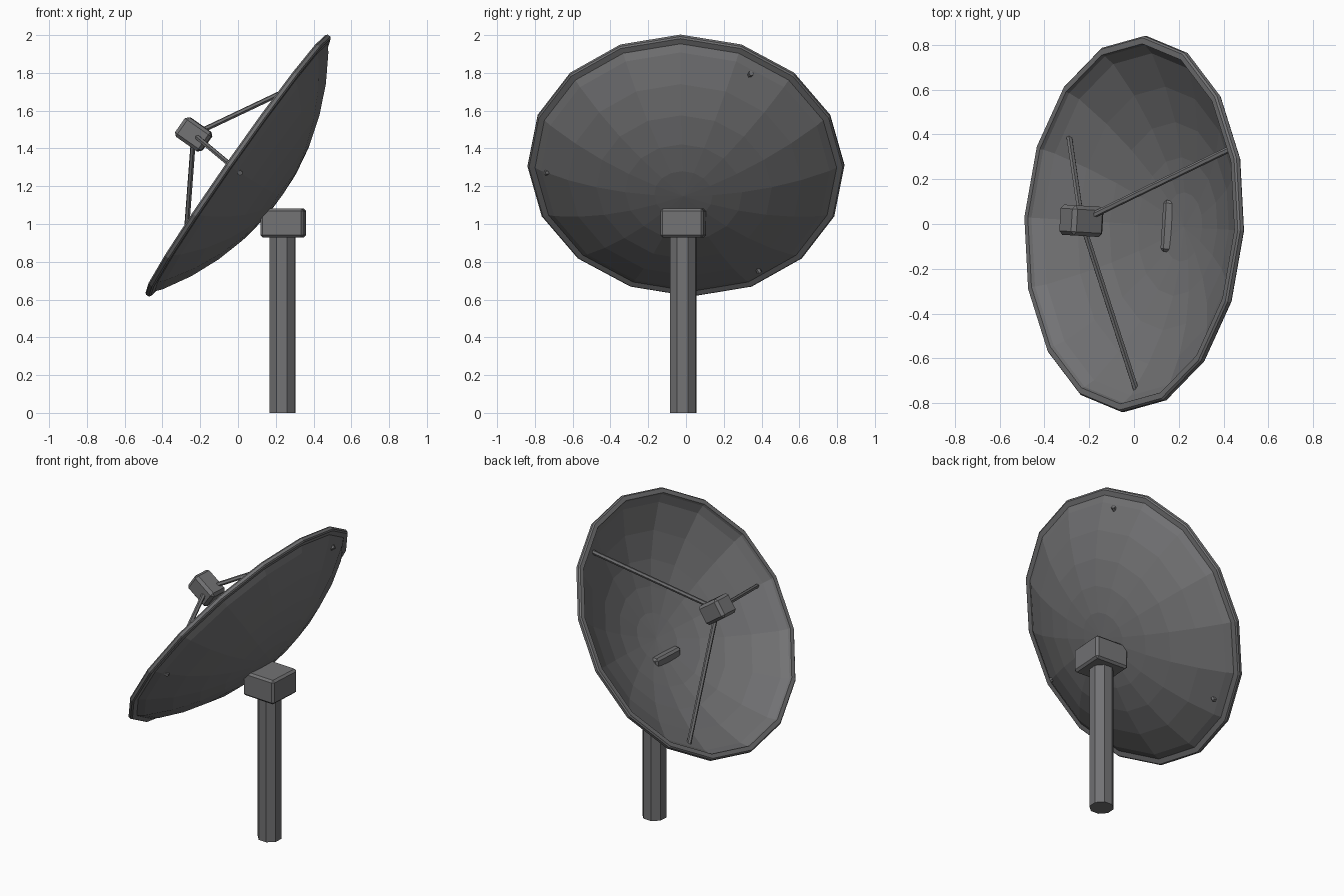
import bpy, bmesh, math
from mathutils import Matrix, Vector

if "Cube" in bpy.data.objects:
    bpy.data.objects.remove(bpy.data.objects["Cube"])

grey = bpy.data.materials.new("dark_grey")
grey.diffuse_color = (0.17, 0.17, 0.175, 1)
grey.use_nodes = True
grey.node_tree.nodes["Principled BSDF"].inputs["Base Color"].default_value = grey.diffuse_color

YAW = Matrix.Rotation(math.radians(-3.5), 4, 'Z')
# dish frame: local x climbs the rim plane, local z points to the receiver
DISH = YAW @ Matrix.Translation((0, 0, 1.31)) @ Matrix.Rotation(math.radians(-55), 4, 'Y')


def finish(name, bm, matrix):
    bmesh.ops.recalc_face_normals(bm, faces=bm.faces)
    me = bpy.data.meshes.new(name)
    bm.to_mesh(me)
    bm.free()
    me.transform(matrix)
    me.materials.append(grey)
    ob = bpy.data.objects.new(name, me)
    bpy.context.collection.objects.link(ob)
    return ob


def box(name, centre, size, bevel, matrix):
    bm = bmesh.new()
    bmesh.ops.create_cube(bm, size=1, matrix=Matrix.Translation(centre) @ Matrix.Diagonal((*size, 1)))
    bmesh.ops.bevel(bm, geom=bm.edges[:], offset=bevel, segments=1, affect='EDGES', profile=0.5)
    return finish(name, bm, matrix)


def rod(name, a, b, radius, sides, matrix, spin=0.0):
    a, b = Vector(a), Vector(b)
    d = b - a
    m = Matrix.Translation((a + b) / 2) @ d.to_track_quat('Z', 'Y').to_matrix().to_4x4() \
        @ Matrix.Rotation(spin, 4, 'Z')
    bm = bmesh.new()
    bmesh.ops.create_cone(bm, cap_ends=True, segments=sides, radius1=radius, radius2=radius,
                          depth=d.length, matrix=m)
    return finish(name, bm, matrix)


def revolve(name, profile, sides, matrix):
    bm = bmesh.new()
    rings = []
    for r, z in profile:
        if r == 0:
            rings.append([bm.verts.new((0, 0, z))] * sides)
        else:
            rings.append([bm.verts.new((r * math.cos(i * math.tau / sides),
                                        r * math.sin(i * math.tau / sides), z)) for i in range(sides)])
    for p, q in zip(rings, rings[1:]):
        for i in range(sides):
            j = (i + 1) % sides
            quad = list(dict.fromkeys((p[i], p[j], q[j], q[i])))
            if len(quad) > 2:
                bm.faces.new(quad)
    return finish(name, bm, matrix)


# reflector: thin spherical cap with a raised rim, 16 sides
SPHERE, BASE = 1.37, 1.087
radii = [0, 0.155, 0.31, 0.465, 0.62, 0.765]
cap = [(r, -(math.sqrt(SPHERE ** 2 - r * r) - BASE)) for r in radii]
front = [(r, z + 0.01) for r, z in cap]
lip = [(0.80, 0.0), (0.805, 0.016), (0.832, 0.016), (0.84, 0.008), (0.84, -0.01), (0.832, -0.018), (0.80, -0.02)]
revolve("dish", front + lip + cap[::-1], 16, DISH)

# receiver and its three struts, which just pierce the dish
box("receiver", (0, 0, 0.287), (0.125, 0.135, 0.17), 0.017, DISH)
for n, deg in enumerate((30, 150, 270)):
    c, s = math.cos(math.radians(deg)), math.sin(math.radians(deg))
    rod(f"strut_{n + 1}", (0.045 * c, 0.045 * s, 0.265), (0.745 * c, 0.745 * s, -0.07), 0.014, 6, DISH)

# mount block and octagonal post
box("mount_block", (0.24, 0, 1.005), (0.23, 0.23, 0.155), 0.013, YAW)
rod("post", (0.237, 0, 0), (0.237, 0, 0.95), 0.073, 8, YAW, math.radians(22.5))
